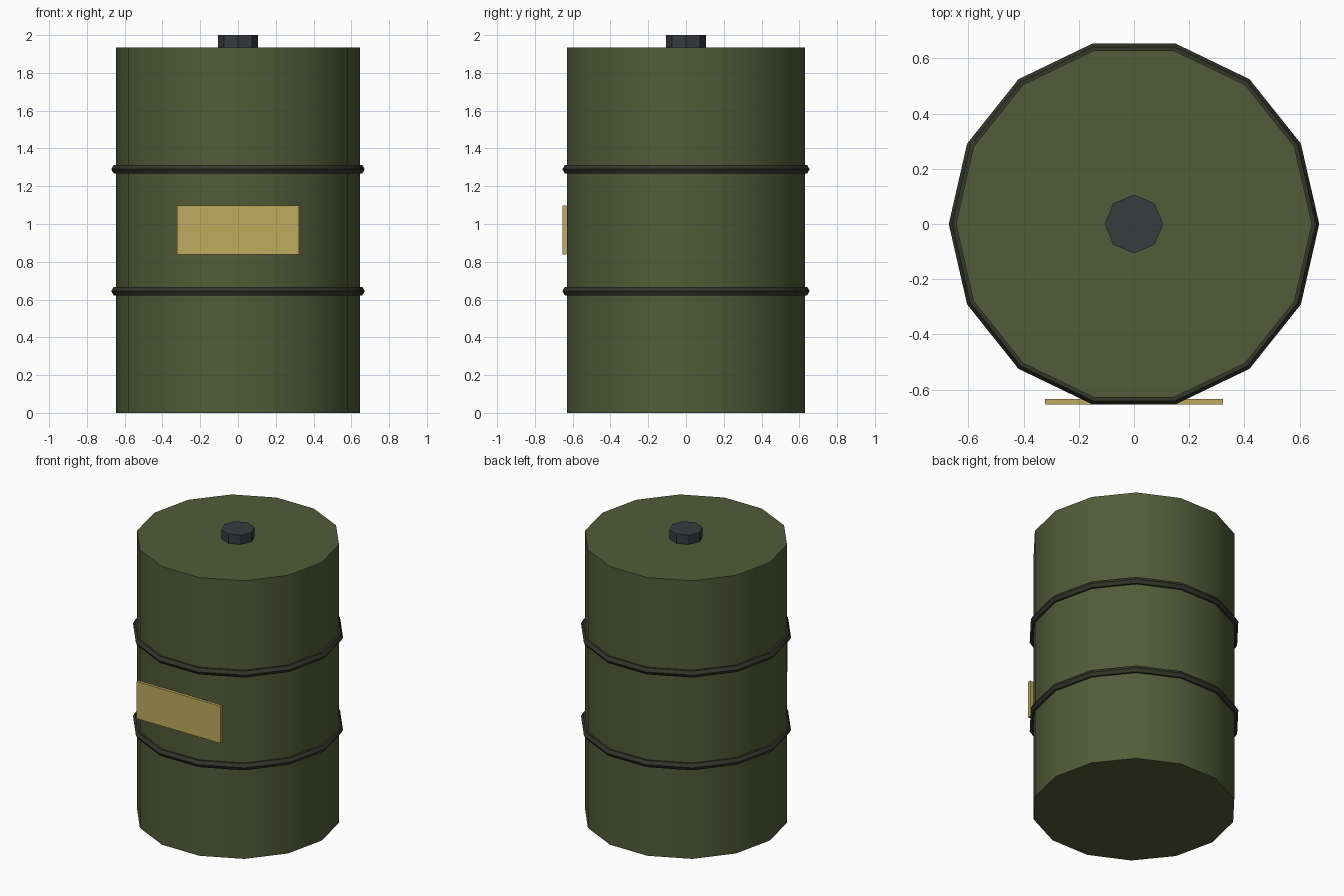
import bpy
from math import radians

if "Cube" in bpy.data.objects:
    bpy.data.objects.remove(bpy.data.objects["Cube"])

R, H = 0.645, 1.935   # drum radius and height


def material(name, rgb):
    m = bpy.data.materials.new(name)
    m.diffuse_color = (*rgb, 1)
    m.use_nodes = True
    m.node_tree.nodes["Principled BSDF"].inputs["Base Color"].default_value = m.diffuse_color
    return m


def finish(name, mat, smooth=True):
    ob = bpy.context.object
    ob.name = name
    ob.data.materials.append(mat)
    if smooth:
        bpy.ops.object.shade_smooth_by_angle(angle=radians(40))
    return ob


def cylinder(name, sides, r, z0, z1, mat, turn=0):
    bpy.ops.mesh.primitive_cylinder_add(vertices=sides, radius=r, depth=z1 - z0,
                                        location=(0, 0, (z0 + z1) / 2),
                                        rotation=(0, 0, turn))
    return finish(name, mat)


olive = material("olive_paint", (0.085, 0.105, 0.04))
dark = material("dark_band", (0.035, 0.038, 0.025))
cap = material("cap_metal", (0.04, 0.043, 0.05))
yellow = material("label_yellow", (0.52, 0.41, 0.11))

# Drum body, with corners on the x axis
cylinder("drum_body", 14, R, 0, H, olive, radians(90))

# Two rolling hoops at thirds of the height
for i, z in enumerate((H / 3, 2 * H / 3)):
    bpy.ops.mesh.primitive_torus_add(major_segments=14, minor_segments=6,
                                     major_radius=R, minor_radius=0.026,
                                     location=(0, 0, z))
    finish(f"hoop_{i + 1}", dark)

# Filler cap
cylinder("filler_cap", 8, 0.106, H - 0.02, 2.0, cap)

# Front label plate
bpy.ops.mesh.primitive_cube_add(size=1, location=(0, -0.643, 0.968))
bpy.context.object.scale = (0.645, 0.02, 0.258)
finish("label_plate", yellow, smooth=False)
